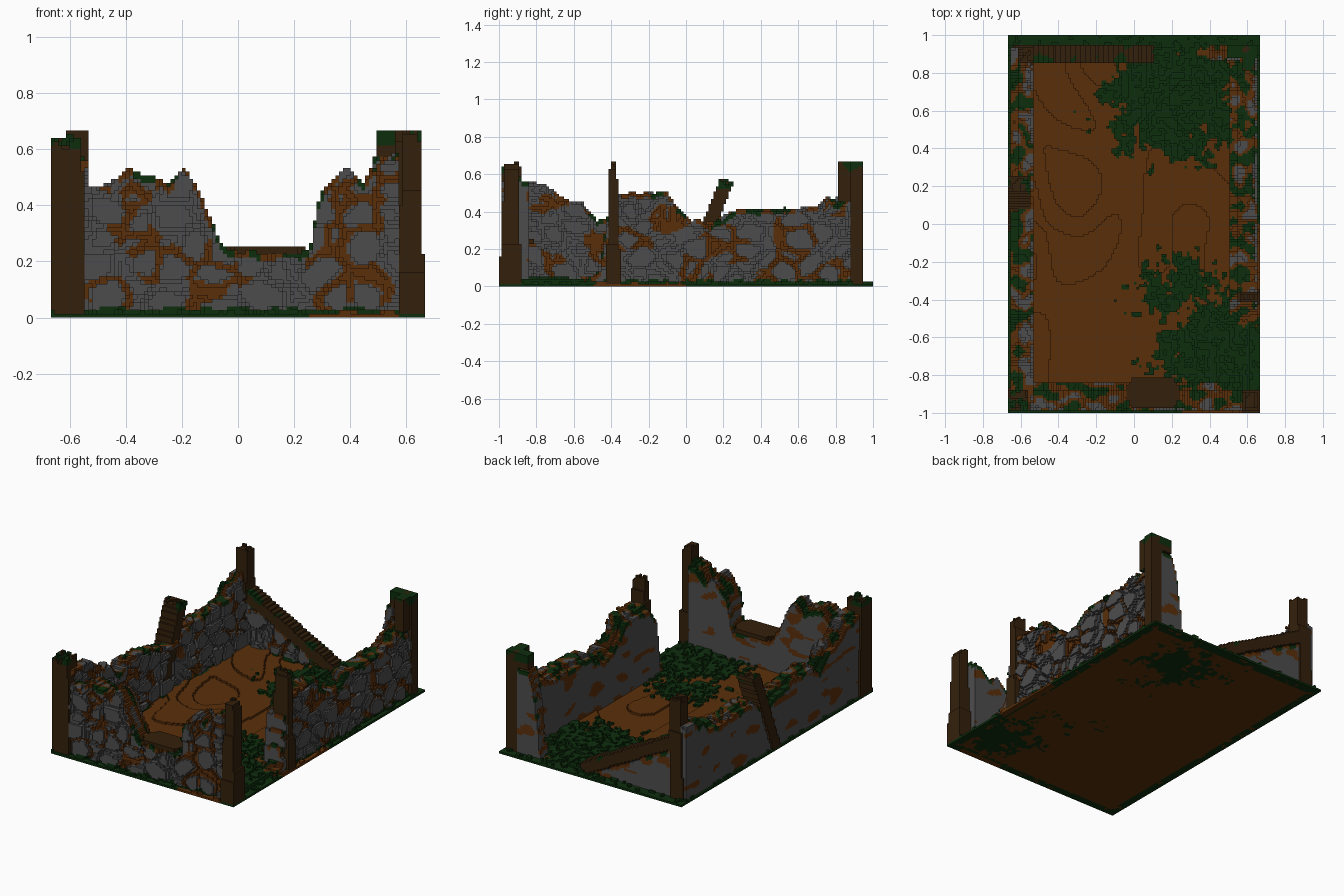
import bpy, math
from mathutils import Vector, noise

if "Cube" in bpy.data.objects:
    bpy.data.objects.remove(bpy.data.objects["Cube"])

V = 1 / 75                      # voxel edge
STONE, CLAY, MOSS, WOOD = range(4)
COLOURS = [("grey stone", (.073, .073, .074)), ("orange clay", (.104, .028, .003)),
           ("green moss", (.004, .027, .004)), ("brown wood", (.033, .0145, .0035))]
MATS = []
for label, rgb in COLOURS:
    m = bpy.data.materials.new(label)
    m.diffuse_color = (*rgb, 1)
    m.use_nodes = True
    m.node_tree.nodes["Principled BSDF"].inputs["Base Color"].default_value = m.diffuse_color
    MATS.append(m)

taken, parts = set(), {}


def n(a, b, c=0.0):
    return noise.noise(Vector((a, b, c)))


def interp(pts, t):
    if t <= pts[0][0]:
        return pts[0][1]
    for (a, p), (b, q) in zip(pts, pts[1:]):
        if t <= b:
            return p + (q - p) * (t - a) / (b - a)
    return pts[-1][1]


def fill(name, lo, hi, rule):
    """Fill a box of voxels; rule(x, y, z) gives a colour or None."""
    cells = parts.setdefault(name, {})
    rng = [range(math.floor(a / V + .5), math.floor(b / V + .5)) for a, b in zip(lo, hi)]
    for i in rng[0]:
        for j in rng[1]:
            for k in rng[2]:
                c = (i, j, k)
                if c in taken or not (-50 <= i < 50 and -75 <= j < 75 and k >= 0):
                    continue
                mat = rule((i + .5) * V, (j + .5) * V, (k + .5) * V)
                if mat is not None:
                    cells[c] = mat
                    taken.add(c)


def post(name, base, top, z0, z1, ragged=.03, moss=.0):
    """Timber running from a base rectangle to a top rectangle (x0, x1, y0, y1)."""
    def rule(x, y, z):
        t = (z - z0) / (z1 - z0)
        r = [a + (b - a) * t for a, b in zip(base, top)]
        if not (r[0] < x < r[1] and r[2] < y < r[3]):
            return None
        if z > z1 - ragged * (.5 + n(x * 25, y * 25, 3)):
            return None
        return MOSS if z > z1 - moss and n(x * 14, y * 14, z * 14) > -.05 else WOOD
    lo = [min(base[i], top[i]) for i in (0, 2)]
    hi = [max(base[i], top[i]) for i in (1, 3)]
    fill(name, (*lo, z0), (*hi, z1), rule)


def wall(name, axis, face, back, profile, seed):
    """Broken wall along x or y: rough rubble on the face side, smooth on the back side."""
    u0, u1 = profile[0][0], profile[-1][0]
    s, depth = (1 if face > back else -1), abs(face - back)
    top = max(p[1] for p in profile) + .03

    def rule(x, y, z):
        u, v = (x, y) if axis == 'x' else (y, x)
        w = (face - v) * s
        h = interp(profile, u) + .018 * n(u * 22, w * 12, seed)
        if w > depth * .7:
            h -= .02
        if z > h:
            return None
        if w < 3 * V:                                   # rounded stones
            d = noise.voronoi(Vector((u * 8, z * 9.5, seed)))[0]
            e = d[1] - d[0]
            if w < (2 * V if e < .07 else V if e < .2 else 0):
                return None
            if z < .033 + .02 * n(u * 20, seed):
                return MOSS
            if z < h - .03 and e < .17 and n(u * 6, z * 6, seed + 4) > .04:
                return CLAY
        if z > h - 2 * V:                               # overgrown top
            g = n(u * 13, w * 16, seed + 9)
            return MOSS if g > .08 else CLAY if g > -.25 else STONE
        if w > depth - V and n(u * 7, z * 16, seed + 2) > .3:
            return CLAY                                 # bare patches on the smooth side
        return STONE
    a, b = sorted((face, back))
    if axis == 'x':
        fill(name, (u0, a, V), (u1, b, top), rule)
    else:
        fill(name, (a, u0, V), (b, u1, top), rule)


# timber corner posts and door post
post("front_left_post", (-.667, -.547, -.987, -.867), (-.667, -.555, -.98, -.88), V, .65, .04, .05)
post("front_right_post", (.573, .667, -1, -.88), (.585, .645, -.97, -.9), V, .672)
post("back_left_post", (-.64, -.547, .84, .95), (-.61, -.533, .85, .935), V, .672)
post("back_right_post", (.573, .653, .88, .947), (.573, .653, .88, .947), V, .667, 0, .06)
post("back_right_post", (.493, .573, .88, .947), (.493, .573, .88, .947), .57, .667, 0, .06)
post("back_right_post", (.573, .64, .813, .88), (.573, .64, .813, .88), .45, .667, 0, .06)
post("door_post", (.533, .667, -.427, -.347), (.56, .645, -.405, -.37), V, .672)

# leaning timber in the left wall
post("leaning_timber", (-.667, -.54, -.04, .04), (-.667, -.54, .18, .26), V, .57, .03, .05)


# fallen beam along the back, from high at the left post to the ground
def beam_rule(x, y, z):
    mid = .40 - (x + .6) * .53
    if abs(z - mid) > .042:
        return None
    return MOSS if z > mid + .02 and n(x * 12, y * 12, 7) > .3 else WOOD


fill("fallen_beam", (-.6, .853, V), (.107, .947, .46), beam_rule)


# window sill board in the front wall, with clipped corners
def sill_rule(x, y, z):
    return WOOD if abs(x - .1) / .145 + .45 * abs(y + .895) / .085 < 1.15 else None


fill("window_sill", (-.04, -.98, .227), (.24, -.81, .253), sill_rule)

# rubble walls
wall("front_wall", 'x', -.987, -.84,
     [(-.64, .47), (-.55, .47), (-.48, .46), (-.4, .53), (-.3, .5), (-.25, .47), (-.2, .53),
      (-.15, .48), (-.11, .37), (-.06, .27), (-.03, .235), (.25, .235), (.265, .28), (.28, .4),
      (.31, .46), (.39, .53), (.45, .49), (.5, .55), (.58, .58)], 1.3)
wall("left_wall", 'y', -.533, -.653,
     [(-.95, .56), (-.87, .56), (-.78, .55), (-.65, .46), (-.55, .44), (-.47, .35), (-.35, .41),
      (-.2, .4), (0, .35), (.1, .33), (.25, .4), (.6, .4), (.7, .42), (.76, .49), (.8, .46),
      (.85, .52), (.93, .5)], 5.7)
wall("right_wall", 'y', .653, .507,
     [(-.55, .03), (-.46, .08), (-.42, .38), (-.35, .49), (-.2, .5), (-.1, .5), (-.05, .42), (.03, .36),
      (.12, .33), (.2, .36), (.28, .41), (.55, .41), (.7, .42), (.77, .46), (.81, .44), (.9, .5)], 9.1)
wall("back_wall", 'x', .853, .933, [(-.58, .38), (-.5, .32), (-.2, .16), (.03, .03)], 13.9)
wall("back_wall_stub", 'x', .867, .947,
     [(.4, .03), (.42, .22), (.45, .45), (.49, .58), (.58, .59)], 17.2)


# ground slab with low clay mounds and grass
def grass(x, y):
    edge = min(.667 - abs(x), 1 - abs(y))
    p = max(1 - math.hypot((x - .22) / .42, (y - .66) / .36),
            1 - math.hypot((x - .5) / .42, (y + .72) / .36),
            .5 - math.hypot((x - .25) / .5, (y + .35) / .4))
    g = p + .45 * n(x * 9, y * 9, 2) + .4 * n(x * 28, y * 28, 5)
    bare = (y < -.96 and .25 < x < .57) or (x > .63 and -.5 < y < 0)
    if y > .94 or (edge < .05 and not bare):
        g = max(g, .3 + 2 * n(x * 7, y * 7, 3))
        return max(g, .2)
    return -1 if bare else g


GRASS, HEIGHT = {}, {}
for i in range(-50, 50):
    for j in range(-75, 75):
        x, y = (i + .5) * V, (j + .5) * V
        g = grass(x, y)
        inside = abs(x) < .62 and abs(y) < .94
        h = 1 + (round(.9 + 2.6 * n(x * 3.2, y * 2.4, 1)) if inside else 0)
        if g > .12 and inside:
            h += n(x * 30, y * 30, 6) > -.1
        elif not inside and n(x * 25, y * 25, 4) > .25:
            h += 1
        GRASS[i, j], HEIGHT[i, j] = g, max(1, h)


def ground_rule(x, y, z):
    c = (math.floor(x / V), math.floor(y / V))
    if z > HEIGHT[c] * V:
        return None
    rim = min(.667 - abs(x), 1 - abs(y)) < V
    return MOSS if GRASS[c] > (.5 if z < V < HEIGHT[c] * V - .001 and not rim else .12) else CLAY


fill("ground", (-.667, -1, 0), (.667, 1, 6 * V), ground_rule)

# turn every voxel part into a mesh made of its exposed faces only
SIDES = {(1, 0, 0): ((1, 0, 0), (1, 1, 0), (1, 1, 1), (1, 0, 1)),
         (-1, 0, 0): ((0, 0, 0), (0, 0, 1), (0, 1, 1), (0, 1, 0)),
         (0, 1, 0): ((0, 1, 0), (0, 1, 1), (1, 1, 1), (1, 1, 0)),
         (0, -1, 0): ((0, 0, 0), (1, 0, 0), (1, 0, 1), (0, 0, 1)),
         (0, 0, 1): ((0, 0, 1), (1, 0, 1), (1, 1, 1), (0, 1, 1)),
         (0, 0, -1): ((0, 0, 0), (0, 1, 0), (1, 1, 0), (1, 0, 0))}
for name, cells in parts.items():
    index, verts, faces, mats = {}, [], [], []
    for (i, j, k), mat in cells.items():
        for (a, b, c), quad in SIDES.items():
            if (i + a, j + b, k + c) in taken:
                continue
            face = []
            for p, q, r in quad:
                key = (i + p, j + q, k + r)
                if key not in index:
                    index[key] = len(verts)
                    verts.append([t * V for t in key])
                face.append(index[key])
            faces.append(face)
            mats.append(mat)
    me = bpy.data.meshes.new(name)
    me.from_pydata(verts, [], faces)
    for m in MATS:
        me.materials.append(m)
    me.polygons.foreach_set("material_index", mats)
    me.update()
    bpy.context.collection.objects.link(bpy.data.objects.new(name, me))
